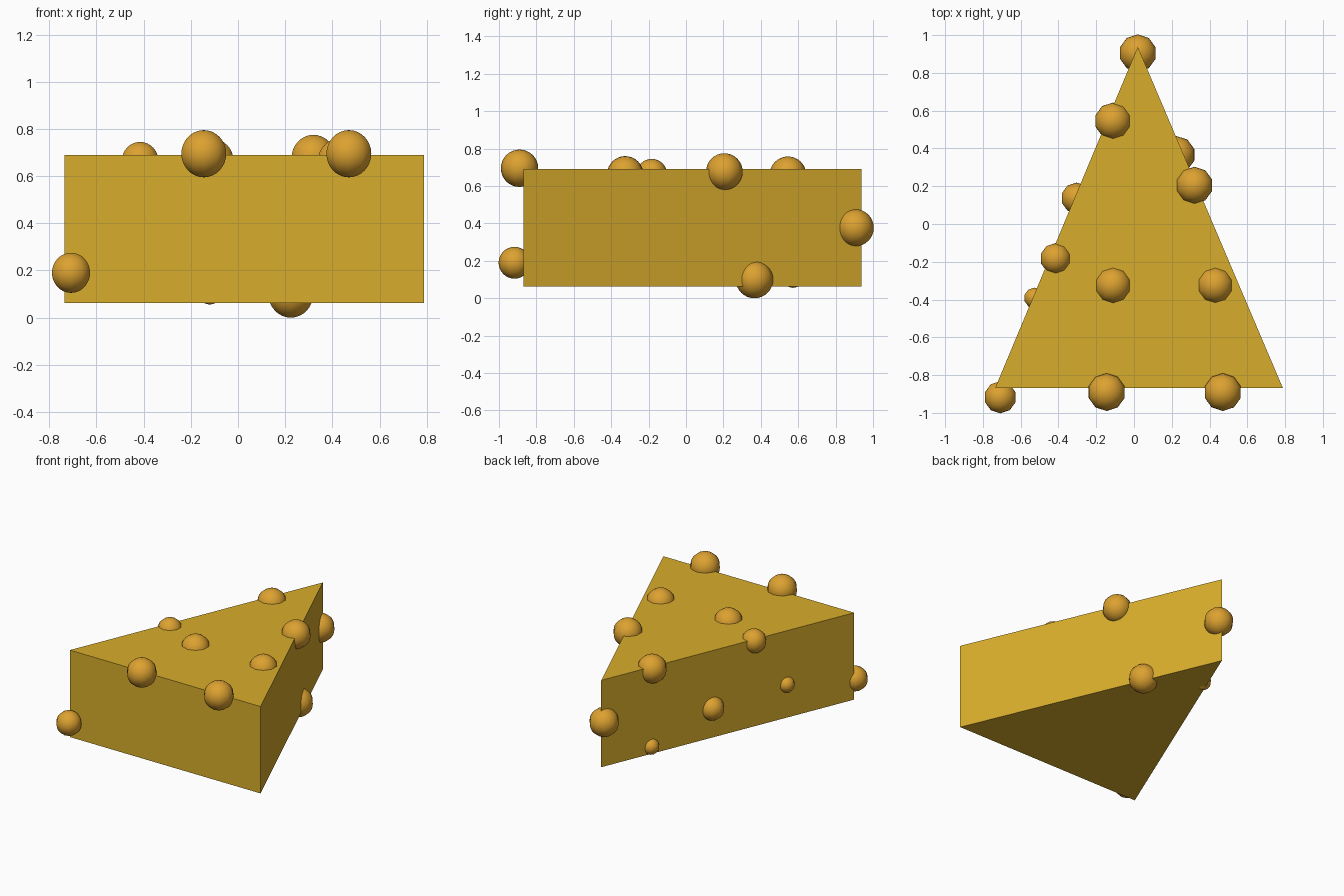
import bpy, bmesh
from math import radians

if "Cube" in bpy.data.objects:
    bpy.data.objects.remove(bpy.data.objects["Cube"])


def material(name, color):
    m = bpy.data.materials.new(name)
    m.diffuse_color = color
    m.use_nodes = True
    m.node_tree.nodes["Principled BSDF"].inputs["Base Color"].default_value = m.diffuse_color
    return m


cheese = material("cheese_yellow", (0.69, 0.42, 0.025, 1))
amber = material("bubble_amber", (0.72, 0.36, 0.03, 1))

# Wedge: triangular profile extruded upwards
Z0, Z1 = 0.063, 0.69
profile = [(-0.735, -0.868), (0.788, -0.868), (0.02, 0.938)]
bm = bmesh.new()
base = bm.faces.new([bm.verts.new((x, y, Z0)) for x, y in profile])
top = bmesh.ops.extrude_face_region(bm, geom=[base])["geom"]
bmesh.ops.translate(bm, vec=(0, 0, Z1 - Z0),
                    verts=[g for g in top if isinstance(g, bmesh.types.BMVert)])
bmesh.ops.recalc_face_normals(bm, faces=bm.faces)
mesh = bpy.data.meshes.new("cheese_wedge")
bm.to_mesh(mesh)
bm.free()
mesh.materials.append(cheese)
bpy.context.collection.objects.link(bpy.data.objects.new("cheese_wedge", mesh))


def bubble(name, x, y, z, r):
    bpy.ops.mesh.primitive_uv_sphere_add(segments=10, ring_count=16, radius=r,
                                         location=(x, y, z))
    ob = bpy.context.object
    ob.name = name
    ob.data.materials.append(amber)
    bpy.ops.object.shade_smooth_by_angle(angle=radians(40))


# Bubbles grouped by the face they sit on: x, y, z, radius
bubbles = {
    "top_bubble": [(-0.111, 0.545, 0.66, 0.098), (0.32, 0.205, 0.677, 0.098),
                   (-0.415, -0.183, 0.663, 0.082), (-0.111, -0.325, 0.663, 0.097),
                   (0.43, -0.325, 0.663, 0.096)],
    "front_bubble": [(-0.145, -0.89, 0.695, 0.1), (0.47, -0.89, 0.695, 0.1),
                     (-0.708, -0.917, 0.19, 0.085)],
    "right_bubble": [(0.224, 0.366, 0.1, 0.1)],
    "left_bubble": [(-0.304, 0.137, 0.27, 0.082), (-0.527, -0.392, 0.3, 0.055),
                    (-0.12, 0.572, 0.112, 0.056)],
    "tip_bubble": [(0.02, 0.905, 0.377, 0.099)],
}
for name, spots in bubbles.items():
    for spot in spots:
        bubble(name, *spot)
